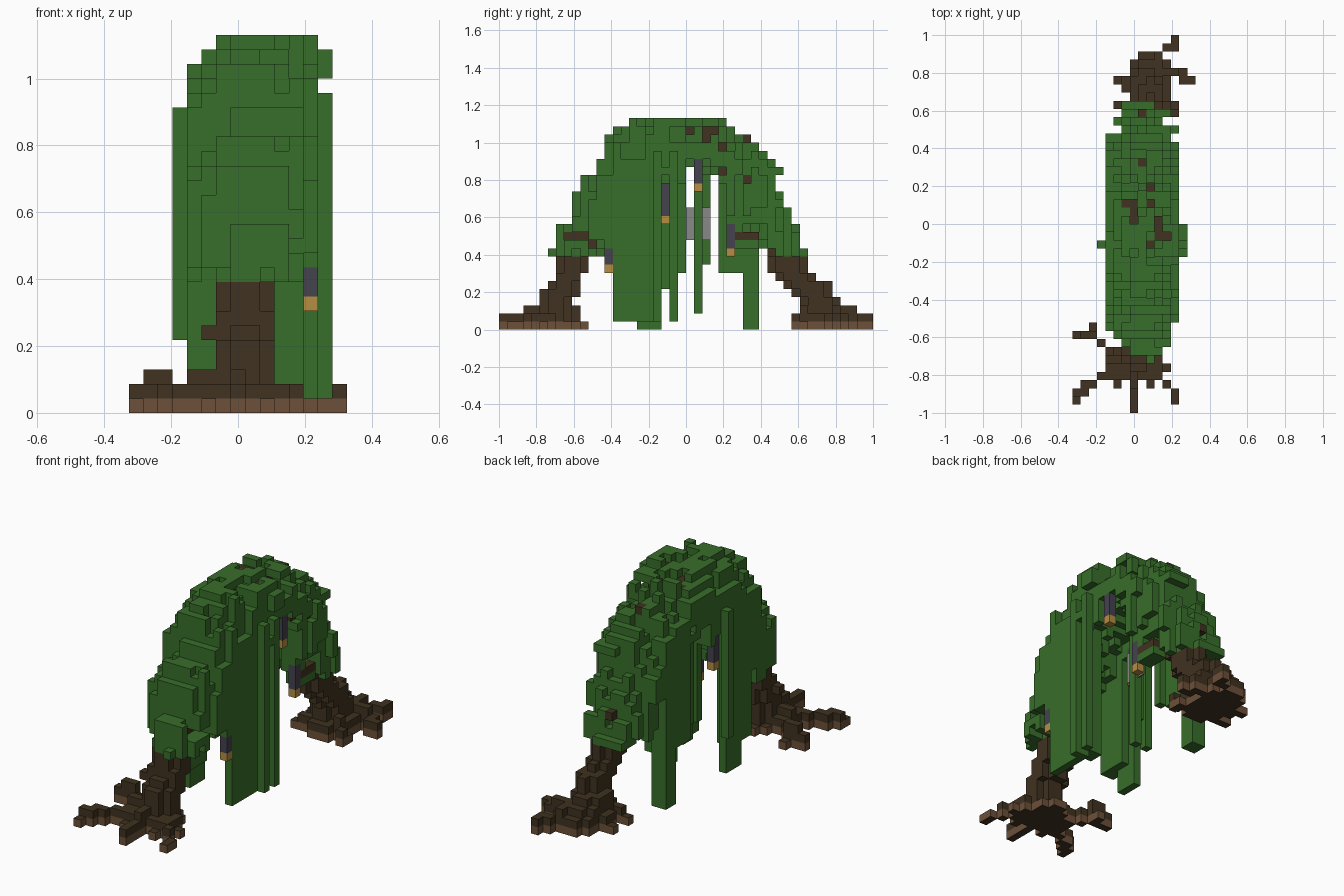
import bpy
import random
from mathutils import Vector

random.seed(11)
if "Cube" in bpy.data.objects:
    bpy.data.objects.remove(bpy.data.objects["Cube"])

V = 2 / 46  # edge of one block


def material(name, rgb):
    m = bpy.data.materials.new(name)
    m.use_nodes = True
    m.diffuse_color = (*rgb, 1)
    m.node_tree.nodes["Principled BSDF"].inputs["Base Color"].default_value = (*rgb, 1)
    return m


leaf = material("leaf green", (.039, .155, .023))
bark = material("dark bark", (.05, .032, .014))
soil = material("light root brown", (.15, .08, .04))
iron = material("lantern iron", (.058, .054, .076))
glow = material("lantern amber", (.46, .27, .055))
grey = material("web grey", (.25, .25, .25))

# Blocks: (column, row, layer) -> (part name, material)
blocks = {}


def box(part, mat, cols, rows, layers, replace=True):
    for i in range(cols[0], cols[1] + 1):
        for j in range(rows[0], rows[1] + 1):
            for k in range(layers[0], layers[1] + 1):
                if replace or (i, j, k) not in blocks:
                    blocks[i, j, k] = (part, mat)


def interp(points, x):
    for (a, u), (b, w) in zip(points, points[1:]):
        if a <= x <= b:
            return round(u + (w - u) * (x - a) / (b - a))
    return points[-1][1]


# Leafy arch: top and underside outlines along its length
crown = [(-17, 10), (-16, 13), (-15, 13), (-14, 17), (-13, 19), (-12, 19), (-11, 21),
         (-10, 24), (-9, 25), (-8, 25), (-7, 26), (4, 26), (5, 25), (7, 24), (10, 21),
         (11, 17), (12, 15), (13, 13), (14, 10)]
under = [(-17, 9), (-12, 10), (-9, 12), (-5, 18), (0, 21), (3, 20), (7, 16), (9, 11), (14, 9)]
first = [(-17, 8), (-16, 7), (-15, 5), (-12, 4), (9, 4), (11, 5), (14, 6)]
last = [(-17, 9), (-16, 10), (-15, 11), (-13, 11), (-12, 12), (10, 12), (12, 11), (14, 11)]
shoulder = {4: 4, 5: 2, 6: 1, 11: 1, 12: 3, 13: 5}

for j in range(-17, 15):
    lo, hi = interp(first, j), interp(last, j)
    if -4 <= j <= -2:
        hi += 1
    ridge = random.choice((8, 9)) if abs(j) > 13 else random.randint(7, 10)
    for i in range(lo, hi + 1):
        edge = i in (lo, hi)
        if edge and abs(j) > 5 and random.random() < .35:
            continue
        # rounded, ragged cross-section with the ridge near the middle
        drop = 0 if i == ridge else shoulder.get(i, 0) + random.choice((-1, 0, 0, 1, 2))
        top = interp(crown, j) - max(0, drop)
        low = interp(under, j) - random.choice((0, 0, 1))
        if i >= 10 and 5 <= j <= 9:
            low = 12 + random.choice((0, 1))
        if i <= lo + 1 or (edge and j < 0):
            low -= random.choice((0, 1, 2))
        if edge and j > -9:
            low = max(low, top - random.randint(2, 6))
        low = max(9 + (i > 11), min(low, top - 1))
        box("leaf_canopy", leaf, (i, i), (j, j), (low, top - 1))

# Leaf tufts standing out of the crown
for cols, rows, layers in [((11, 12), (-4, -1), (23, 25)), ((13, 13), (-2, -1), (23, 24)),
                           ((6, 6), (-3, 0), (24, 25)), ((5, 5), (-2, 2), (23, 24)),
                           ((4, 4), (-1, 3), (21, 23)), ((12, 12), (4, 5), (19, 21)),
                           ((9, 11), (11, 11), (19, 19)), ((12, 12), (8, 9), (15, 17)),
                           ((4, 5), (9, 10), (14, 16)), ((10, 11), (-11, -10), (18, 20)),
                           ((10, 11), (6, 8), (10, 11))]:
    box("leaf_tufts", leaf, cols, rows, layers, replace=False)

# Hanging vines and leaf curtains: columns, rows, lowest layer, top layer
for cols, rows, low, top in [
        ((12, 12), (-9, -4), 1, 20), ((10, 11), (-5, -4), 2, 20), ((13, 13), (-4, -4), 1, 21),
        ((13, 13), (-2, -2), 1, 21), ((6, 6), (-1, -1), 7, 22), ((4, 4), (-6, -4), 0, 22),
        ((4, 5), (-8, -5), 3, 20), ((3, 3), (-3, -3), 5, 20), ((4, 4), (-3, -1), 18, 22),
        ((4, 5), (7, 8), 0, 20), ((8, 8), (1, 1), 2, 22), ((5, 5), (2, 2), 8, 22),
        ((4, 5), (4, 6), 7, 21)]:
    box("hanging_vines", leaf, cols, rows, (low, top), replace=False)

# Bare branches showing through the leaves, sunk below the crown
for i, j in [(6, 2), (7, 2), (7, 1), (7, 0), (10, 0), (10, -1), (10, -2), (11, -2),
             (9, -3), (9, 2), (8, 7), (9, 4), (8, 13)]:
    top = min(24, interp(crown, j) - 1 - (j == 4) * 3)
    for k in range(top + 1, 26):
        blocks.pop((i, j, k), None)
    box("bare_branches", bark, (i, i), (j, j), (top, top))
# and on one flank, with the leaves outside them left open
for i, j, k in [(9, -15, 11), (9, -14, 11), (9, -13, 11), (9, -12, 10), (10, 0, 24),
                (9, 2, 24), (9, 2, 23), (9, 3, 24), (9, 4, 22), (11, 4, 19), (11, 7, 18),
                (11, 6, 11), (11, 7, 11), (11, 8, 11)]:
    for c in range(i + 1, 14):
        blocks.pop((c, j, k), None)
    box("bare_branches", bark, (i, i), (j, j), (k, k))


# Leaning trunks: rounded sections between inner and outer rows on each layer
def trunk(part, k, cols, rows):
    ci, cj = sum(cols) / 2, sum(rows) / 2
    ri, rj = (cols[1] - cols[0] + 1) / 2, (rows[1] - rows[0] + 1) / 2
    for i in range(cols[0], cols[1] + 1):
        for j in range(rows[0], rows[1] + 1):
            if ((i - ci) / ri) ** 2 + ((j - cj) / rj) ** 2 < 1.05:
                box(part, bark, (i, i), (j, j), (k, k), replace=k < 9)


for k in range(12):
    outer = interp([(0, -18), (4, -18), (5, -17), (7, -16), (9, -16), (11, -14)], k)
    inner = interp([(0, -14), (1, -15), (2, -15), (6, -14), (9, -12), (11, -12)], k)
    trunk("front_trunk", k, (6, 9), (outer, inner))
    inner = interp([(0, 13), (1, 13), (2, 14), (3, 14), (6, 11), (8, 10), (11, 10)], k)
    outer = interp([(0, 20), (2, 19), (3, 18), (4, 17), (5, 17), (6, 15), (8, 14), (11, 12)], k)
    trunk("back_trunk", k, (7 + (k > 3), 11 - (k > 1)), (inner, outer))
box("front_trunk", bark, (5, 5), (-16, -16), (5, 5))
box("front_trunk", bark, (5, 9), (-18, -17), (0, 1))
box("front_trunk", bark, (4, 5), (-17, -17), (0, 2))
box("front_trunk", bark, (4, 10), (-19, -18), (0, 1))


# Spreading roots: stepped paths that get lower toward the tip
def root(part, path, heights):
    steps = []
    for a, b in zip(path, path[1:]):
        a, b = Vector(a), Vector(b)
        n = int(max(abs(b.x - a.x), abs(b.y - a.y)))
        steps += [a.lerp(b, s / n) for s in range(n)]
    steps.append(Vector(path[-1]))
    for s, p in enumerate(steps):
        f = s / max(1, len(steps) - 1)
        h = round(heights[0] + (heights[1] - heights[0]) * f)
        box(part, bark, (round(p.x),) * 2, (round(p.y),) * 2, (0, h - 1), replace=False)


for path, heights in [
        ([(5, -16), (3, -15), (2, -14), (0, -14)], (2, 2)), ([(2, -14), (1, -14)], (3, 3)),
        ([(2, -14), (2, -13)], (3, 1)), ([(5, -17), (4, -16), (3, -15)], (2, 2)),
        ([(4, -18), (3, -19), (1, -20), (0, -22)], (2, 1)),
        ([(1, -20), (1, -21), (0, -21)], (2, 2)), ([(7, -18), (7, -23)], (3, 2)),
        ([(10, -18), (11, -20), (12, -22)], (2, 1)), ([(10, -17), (11, -18)], (2, 1)),
        ([(5, -19), (5, -20)], (2, 1)), ([(9, -19), (9, -20)], (2, 1))]:
    root("front_roots", path, heights)
for path, heights in [
        ([(10, 19), (11, 21), (12, 21), (12, 22)], (3, 2)), ([(9, 20), (10, 20), (11, 21)], (2, 2)),
        ([(11, 18), (13, 18), (13, 17), (14, 17)], (3, 2)), ([(7, 17), (5, 17)], (3, 1)),
        ([(6, 16), (6, 17)], (2, 2)), ([(7, 14), (5, 14)], (2, 1)),
        ([(11, 14), (12, 13)], (3, 2)), ([(11, 15), (12, 14)], (2, 1))]:
    root("back_roots", path, heights)

# Hanging lanterns: column, row, amber layer, top layer
for n, (i, j, low, top) in enumerate([(12, -10, 7, 9), (12, 1, 17, 20), (5, -3, 13, 17),
                                      (11, 5, 9, 12)]):
    # open air below and outside, and leaves that carry the lantern
    for k in range(top + 1):
        for c in range(i, 14):
            blocks.pop((c, j, k), None)
    box("leaf_canopy", leaf, (i, i), (j, j), (top + 1, top + 2), replace=False)
    for k in range(low, top + 1):
        blocks[i, j, k] = ("lantern_" + "abcd"[n], glow if k == low else iron)


# Mesh each part, keeping only exposed faces
AXES = [Vector(a) for a in ((1, 0, 0), (0, 1, 0), (0, 0, 1))]


def build(part):
    verts, faces, mats, slots = {}, [], [], []
    for (i, j, k), (owner, mat) in blocks.items():
        if owner != part:
            continue
        centre = Vector((i + .5, j + .5, k + .5))
        for n in range(3):
            for sign in (1, -1):
                d = AXES[n] * sign
                if (i + int(d.x), j + int(d.y), k + int(d.z)) in blocks:
                    continue
                u, w = AXES[(n + 1) % 3] * sign, AXES[(n + 2) % 3]
                face = []
                for a, b in ((-1, -1), (1, -1), (1, 1), (-1, 1)):
                    c = tuple(round(x) for x in centre + (d + u * a + w * b) / 2)
                    face.append(verts.setdefault(c, len(verts)))
                # the sides of the lowest root layer are lighter
                m = soil if mat is bark and k == 0 and n < 2 else mat
                if m not in slots:
                    slots.append(m)
                faces.append(face)
                mats.append(slots.index(m))
    mesh = bpy.data.meshes.new(part)
    mesh.from_pydata([((x - 7.5) * V, y * V, z * V) for x, y, z in verts], [], faces)
    for m in slots:
        mesh.materials.append(m)
    mesh.polygons.foreach_set("material_index", mats)
    mesh.update()
    bpy.context.collection.objects.link(bpy.data.objects.new(part, mesh))


for part in sorted({owner for owner, mat in blocks.values()}):
    build(part)

# Thin grey web panel crossing a vine inside the arch
bpy.ops.mesh.primitive_cube_add(size=1, location=(V, V * 1.5, V * 13))
web = bpy.context.object
web.name = "web_panel"
web.scale = (.008, V * 3, V * 4)
web.data.materials.append(grey)
